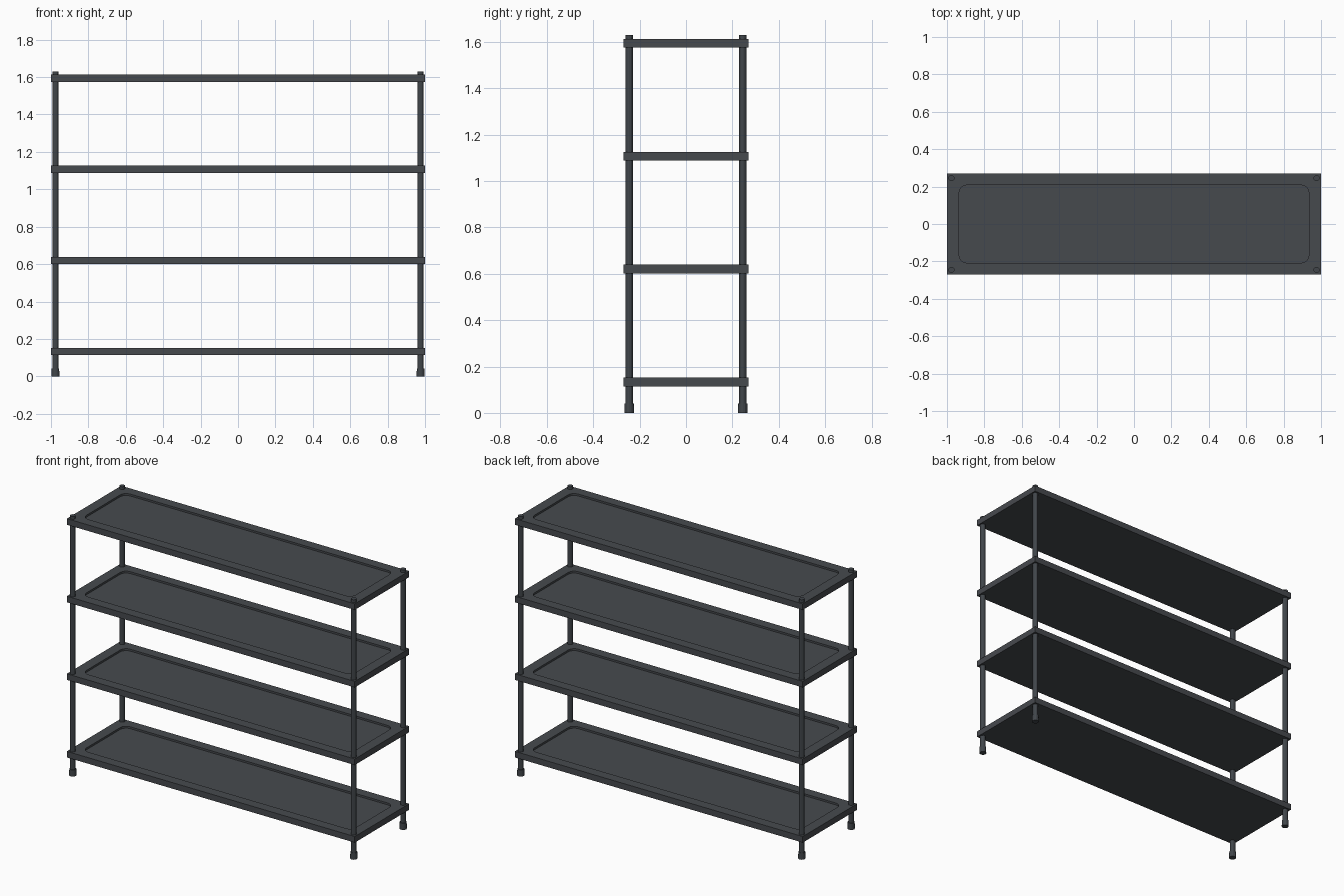
import bpy, bmesh, math

if "Cube" in bpy.data.objects:
    bpy.data.objects.remove(bpy.data.objects["Cube"])

def material(name, rgb):
    m = bpy.data.materials.new(name)
    m.diffuse_color = (*rgb, 1)
    m.use_nodes = True
    m.node_tree.nodes["Principled BSDF"].inputs["Base Color"].default_value = m.diffuse_color
    return m

SHELF = material("charcoal grey", (0.062, 0.068, 0.076))
POST = material("dark slate grey", (0.052, 0.060, 0.068))

def add_object(name, bm, mat):
    bmesh.ops.recalc_face_normals(bm, faces=bm.faces[:])
    me = bpy.data.meshes.new(name)
    bm.to_mesh(me)
    bm.free()
    me.materials.append(mat)
    ob = bpy.data.objects.new(name, me)
    bpy.context.collection.objects.link(ob)
    return ob

def cylinder(name, x, y, z0, z1, r0, r1, sides, mat):
    bm = bmesh.new()
    bmesh.ops.create_cone(bm, cap_ends=True, segments=sides,
                          radius1=r0, radius2=r1, depth=z1 - z0)
    ob = add_object(name, bm, mat)
    ob.location = (x, y, (z0 + z1) / 2)

# Shelf: flat slab whose top has a shallow rounded tray
HX, HY, THICK = 1.0, 0.27, 0.038
IX, IY, RAD, DEPTH, SEG = 0.935, 0.208, 0.04, 0.012, 4
CORNERS = [(1, 1), (-1, 1), (-1, -1), (1, -1)]

def shelf(name, top):
    bm = bmesh.new()
    def ring(z):
        return [bm.verts.new((sx * HX, sy * HY, z)) for sx, sy in CORNERS]
    def tray(z):
        arcs = []
        for i, (sx, sy) in enumerate(CORNERS):
            arcs.append([])
            for k in range(SEG + 1):
                a = math.pi / 2 * (i + k / SEG)
                arcs[-1].append(bm.verts.new((sx * (IX - RAD) + RAD * math.cos(a),
                                              sy * (IY - RAD) + RAD * math.sin(a), z)))
        return arcs
    low, high = ring(top - THICK), ring(top)
    rim, floor = tray(top), tray(top - DEPTH)
    bm.faces.new(low[::-1])
    for i in range(4):
        j = (i + 1) % 4
        bm.faces.new((low[i], low[j], high[j], high[i]))
        bm.faces.new((high[i], high[j], rim[j][0], rim[i][-1]))
        for k in range(SEG):
            bm.faces.new((high[i], rim[i][k + 1], rim[i][k]))
    a, b = sum(rim, []), sum(floor, [])
    for k in range(len(a)):
        n = (k + 1) % len(a)
        bm.faces.new((a[k], a[n], b[n], b[k]))
    bm.faces.new(b)
    add_object(name, bm, SHELF)

for i in range(4):
    shelf(f"shelf_{i + 1}", 0.152 + 0.487 * i)

# Corner posts with wider feet
for sx, sx_name in ((-1, "left"), (1, "right")):
    for sy, sy_name in ((-1, "front"), (1, "back")):
        x, y = sx * 0.976, sy * 0.245
        tag = f"{sy_name}_{sx_name}"
        cylinder(f"post_{tag}", x, y, 0.02, 1.63, 0.0165, 0.0165, 12, POST)
        cylinder(f"foot_{tag}", x, y, 0.0, 0.041, 0.021, 0.020, 12, POST)
